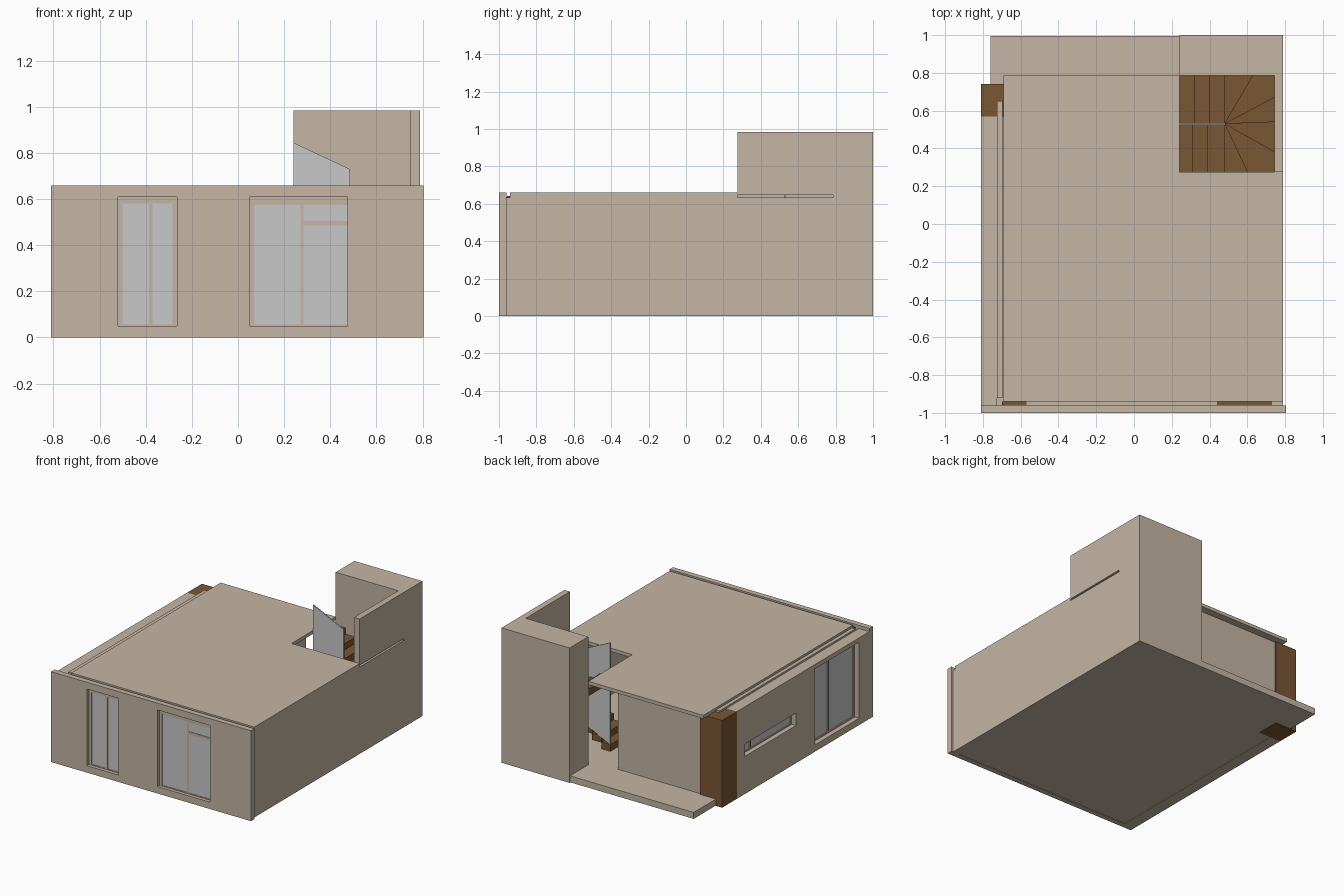
import bpy, bmesh
from mathutils import Vector

if "Cube" in bpy.data.objects:
    bpy.data.objects.remove(bpy.data.objects["Cube"])


def material(name, rgb):
    m = bpy.data.materials.new(name)
    m.diffuse_color = (*rgb, 1)
    m.use_nodes = True
    m.node_tree.nodes["Principled BSDF"].inputs["Base Color"].default_value = m.diffuse_color
    return m


PLASTER = material("beige plaster", (0.55, 0.465, 0.37))
WOOD = material("brown wood", (0.195, 0.095, 0.034))
GLASS = material("pale grey glass", (0.58, 0.58, 0.58))


def prism(name, pts, lo, hi, mat, axis="z"):
    """Extrude a flat outline from lo to hi along z or y."""
    place = (lambda a, b, c: (a, b, c)) if axis == "z" else (lambda a, b, c: (a, c, b))
    bm = bmesh.new()
    face = bm.faces.new([bm.verts.new(place(a, b, lo)) for a, b in pts])
    ext = bmesh.ops.extrude_face_region(bm, geom=[face])
    verts = [v for v in ext["geom"] if isinstance(v, bmesh.types.BMVert)]
    move = Vector(place(0, 0, hi - lo))
    bmesh.ops.translate(bm, verts=verts, vec=move)
    bmesh.ops.recalc_face_normals(bm, faces=bm.faces)
    me = bpy.data.meshes.new(name)
    bm.to_mesh(me)
    bm.free()
    me.materials.append(mat)
    ob = bpy.data.objects.new(name, me)
    bpy.context.collection.objects.link(ob)
    return ob


def box(name, x, y, z, mat=PLASTER):
    return prism(name, [(x[0], y[0]), (x[1], y[0]), (x[1], y[1]), (x[0], y[1])],
                 z[0], z[1], mat)


def cut(ob, holes):
    """Cut box-shaped holes, each given as (x, y, z) ranges."""
    for h in holes:
        cutter = box("cutter", *h)
        cutter.hide_render = True
        mod = ob.modifiers.new("opening", "BOOLEAN")
        mod.operation, mod.solver, mod.object = "DIFFERENCE", "EXACT", cutter
        bpy.context.view_layer.objects.active = ob
        bpy.ops.object.modifier_apply(modifier=mod.name)
        bpy.data.objects.remove(cutter)


# floor slab with rear porch
box("floor_slab", (-0.76, 0.746), (-0.97, 0.996), (0.003, 0.05))

# front wall: openings, recessed frames and panes as (x range, z range)
front_windows = [
    ((-0.52, -0.265), (0.05, 0.61),
     [((-0.50, -0.385), (0.056, 0.58)), ((-0.37, -0.285), (0.056, 0.58))]),
    ((0.05, 0.475), (0.05, 0.61),
     [((0.07, 0.27), (0.056, 0.575)), ((0.285, 0.474), (0.056, 0.485)),
      ((0.285, 0.474), (0.505, 0.575))]),
]
front = box("front_wall", (-0.81, 0.805), (-1, -0.96), (0, 0.66))
cut(front, [(x, (-1.1, -0.9), z) for x, z, _ in front_windows])
for x, z, panes in front_windows:
    frame = box("front_window_frame", x, (-0.975, -0.962), z)
    cut(frame, [(px, (-1.1, -0.9), pz) for px, pz in panes])
    for px, pz in panes:
        box("front_window_pane", px, (-0.971, -0.965), pz, GLASS)

# left wall: slot window and sliding door, as (y range, z range, panes)
left_windows = [
    ((-0.113, 0.475), (0.275, 0.365),
     [((-0.105, 0.355), (0.282, 0.358)), ((0.37, 0.467), (0.282, 0.358))]),
    ((-0.84, -0.33), (0.05, 0.605),
     [((-0.825, -0.545), (0.06, 0.585)), ((-0.53, -0.345), (0.06, 0.585))]),
]
left = box("left_wall", (-0.81, -0.725), (-0.96, 0.57), (0, 0.637))
cut(left, [((-0.9, -0.6), y, z) for y, z, _ in left_windows])
for y, z, panes in left_windows:
    frame = box("left_window_frame", (-0.775, -0.755), y, z)
    cut(frame, [((-0.9, -0.6), py, pz) for py, pz in panes])
    for py, pz in panes:
        box("left_window_pane", (-0.768, -0.762), py, pz, GLASS)

# wooden corner pillar and roof-edge rail
box("corner_pillar", (-0.81, -0.63), (0.57, 0.74), (0, 0.637), WOOD)
box("roof_edge_rail", (-0.725, -0.697), (-0.92, 0.65), (0.60, 0.65))

# right wall, and its raised part above a narrow slit by the stairs
box("right_wall", (0.745, 0.79), (-0.96, 0.785), (0, 0.635))
box("raised_side_wall", (0.745, 0.79), (0.275, 0.785), (0.648, 0.985))

# back wall with its return beside the entrance
box("back_wall", (-0.63, 0.04), (0.69, 0.73), (0.05, 0.637))
box("back_wall_return", (0.0, 0.04), (0.56, 0.69), (0.05, 0.637))

# stair tower
box("stair_tower", (0.24, 0.79), (0.785, 1.0), (0, 0.985))

# flat roof, notched around the stairwell
prism("roof", [(-0.69, -0.94), (0.79, -0.94), (0.79, 0.275), (0.24, 0.275),
               (0.24, 0.785), (-0.69, 0.785)], 0.635, 0.66, PLASTER)
# lintel in the gap behind the front wall, with wooden strips
box("front_lintel", (-0.69, 0.745), (-0.96, -0.94), (0.61, 0.636))
for x in ((-0.70, -0.57), (0.44, 0.73)):
    box("wooden_strip", x, (-0.958, -0.941), (0.634, 0.641), WOOD)

# stairs: lower flight, six winders round a pivot, upper flight
mid, y0, y1 = 0.53, 0.275, 0.785
pivot = (0.48, mid)
rim = [(0.48, y0), (0.6, y0), (0.745, 0.38), (0.745, 0.54),
       (0.745, 0.67), (0.63, y1), (0.48, y1)]
corners = {1: (0.745, y0), 4: (0.745, y1)}
low_x, high_x = [0.24, 0.31, 0.39, 0.48], [0.48, 0.40, 0.32, 0.24]
steps = [[(a, y0), (b, y0), (b, mid), (a, mid)] for a, b in zip(low_x, low_x[1:])]
for i in range(6):
    corner = [corners[i]] if i in corners else []
    steps.append([pivot, rim[i], *corner, rim[i + 1]])
steps += [[(b, mid), (a, mid), (a, y1), (b, y1)] for a, b in zip(high_x, high_x[1:])]
for i, outline in enumerate(steps):
    top = 0.10 + i * 0.0455
    prism("stair_step", outline, top - 0.05, top, WOOD)

# glass balustrade between the flights
prism("stair_glass", [(0.24, 0.10), (0.485, 0.22), (0.485, 0.73), (0.24, 0.845)],
      0.525, 0.534, GLASS, axis="y")
